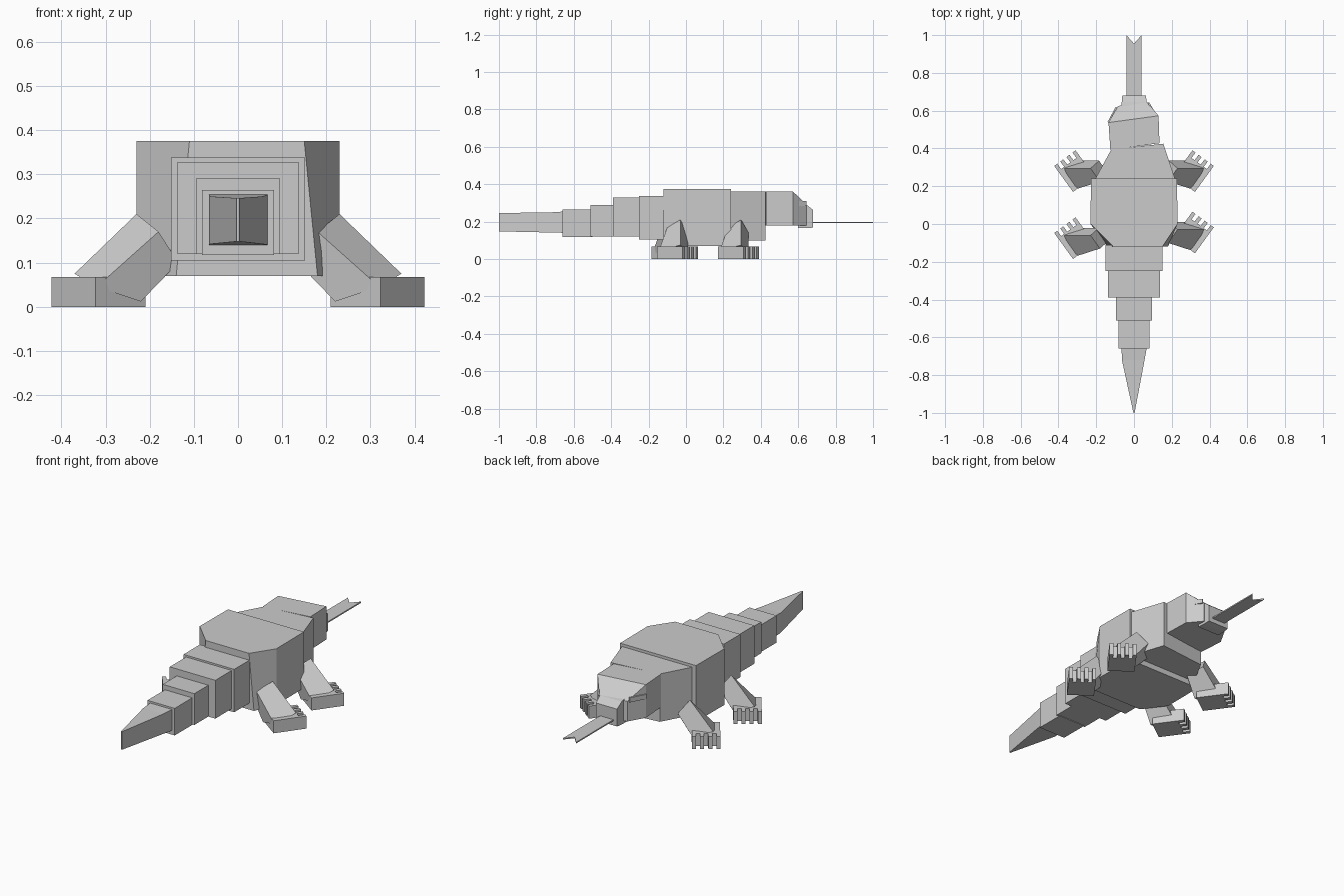
import bpy, bmesh, math
from mathutils import Vector, Matrix

if "Cube" in bpy.data.objects:
    bpy.data.objects.remove(bpy.data.objects["Cube"])

skin = bpy.data.materials.new("light_grey")
skin.use_nodes = True
GREY = (0.6, 0.6, 0.6, 1)
skin.diffuse_color = GREY
skin.node_tree.nodes["Principled BSDF"].inputs["Base Color"].default_value = GREY


def finish(name, bm):
    bmesh.ops.recalc_face_normals(bm, faces=bm.faces)
    mesh = bpy.data.meshes.new(name)
    bm.to_mesh(mesh)
    bm.free()
    mesh.materials.append(skin)
    obj = bpy.data.objects.new(name, mesh)
    bpy.context.collection.objects.link(obj)
    return obj


def loft(name, rings):
    """Skin a row of closed rings, each a list of points, and cap both ends."""
    bm = bmesh.new()
    loops = [[bm.verts.new(p) for p in ring] for ring in rings]
    n = len(loops[0])
    for a, b in zip(loops, loops[1:]):
        for i in range(n):
            j = (i + 1) % n
            bm.faces.new((a[i], a[j], b[j], b[i]))
    bm.faces.new(loops[0])
    bm.faces.new(loops[-1])
    return finish(name, bm)


def section(y, x0, x1, z0, z1, skew=0.0):
    """Upright rectangle across the body; skew pushes its +x side forward."""
    return [(x0, y - skew, z0), (x1, y + skew, z0),
            (x1, y + skew, z1), (x0, y - skew, z1)]


def plate(name, outline, z0, z1):
    """Extrude a flat outline upward."""
    return loft(name, [[(x, y, z) for x, y in outline] for z in (z0, z1)])


# Trunk: tapered rear, straight middle, narrowing shoulders
rear = section(-0.12, -0.14, 0.18, 0.07, 0.375)
rear[2], rear[3] = (0.15, -0.12, 0.375), (-0.11, -0.12, 0.375)
loft("trunk", [rear, section(0, -0.23, 0.23, 0.07, 0.375),
               section(0.24, -0.228, 0.228, 0.07, 0.375)])
loft("shoulders", [section(0.23, -0.21, 0.22, 0.10, 0.36),
                   section(0.41, -0.12, 0.155, 0.10, 0.36, 0.015)])

# Stepped tail segments: rear y, front y, half width, bottom, top
TAIL = [(-0.25, -0.11, 0.152, 0.105, 0.338),
        (-0.39, -0.24, 0.137, 0.12, 0.328),
        (-0.51, -0.38, 0.095, 0.12, 0.29),
        (-0.66, -0.50, 0.082, 0.117, 0.264)]
for i, (y0, y1, w, z0, z1) in enumerate(TAIL):
    loft(f"tail_segment_{i + 1}", [section(y0, -w, w, z0, z1),
                                   section(y1, -w, w, z0, z1)])
loft("tail_tip", [section(-0.64, -0.066, 0.07, 0.14, 0.255),
                  section(-0.72, -0.064, 0.056, 0.142, 0.25),
                  section(-1.0, -0.003, 0.003, 0.148, 0.246)])

# Head, turned slightly to one side, with snout and brows
loft("head", [section(0.41, -0.125, 0.135, 0.18, 0.36, 0.018),
              section(0.555, -0.135, 0.13, 0.18, 0.36, 0.018),
              section(0.635, -0.085, 0.07, 0.18, 0.29, 0.01)])
loft("snout", [section(0.60, -0.065, 0.068, 0.166, 0.30),
               section(0.645, -0.065, 0.066, 0.166, 0.29),
               section(0.68, -0.062, 0.064, 0.168, 0.262)])
for name, (ax, ay), (bx, by) in (("left_brow", (0.13, 0.56), (0.08, 0.645)),
                                 ("right_brow", (-0.14, 0.54), (-0.097, 0.62))):
    d = 0.008 if ax > 0 else -0.008
    plate(name, [(ax, ay), (bx, by), (bx - d, by - 0.004), (ax - d, ay - 0.004)],
          0.285, 0.31)

# Forked tongue
plate("tongue", [(-0.04, 0.66), (0.04, 0.66), (0.04, 1.0),
                 (0, 0.955), (-0.04, 1.0)], 0.192, 0.199)

# Legs: a slanted slab from the flank down to a splayed four-toed foot
LEG_TOP = [(0.23, -0.03, 0.21), (0.18, -0.10, 0.17),
           (0.135, -0.06, 0.10), (0.185, 0.01, 0.14)]
LEG_END = [(0.37, -0.03, 0.075), (0.32, -0.145, 0.045),
           (0.22, -0.10, 0.012), (0.27, 0.01, 0.04)]
WIDTH, LENGTH, NOTCH = 0.14, 0.17, 0.035


def foot_outline(cx, cy, side):
    pts = [(-WIDTH / 2, -LENGTH / 2), (WIDTH / 2, -LENGTH / 2)]
    step = WIDTH / 7
    for k in range(7, 0, -1):
        y = LENGTH / 2 - (0 if k % 2 else NOTCH)
        pts += [(k * step - WIDTH / 2, y), ((k - 1) * step - WIDTH / 2, y)]
    turn = Matrix.Rotation(math.radians(-36), 2)
    out = []
    for p in pts:
        q = turn @ Vector(p)
        out.append((side * (q.x + cx), q.y + cy))
    return out


for name, side, shift in (("front_left", 1, 0.325), ("front_right", -1, 0.325),
                          ("rear_left", 1, 0.0), ("rear_right", -1, -0.03)):
    loft(name + "_leg", [[(side * x, y + shift, z) for x, y, z in ring]
                         for ring in (LEG_TOP, LEG_END)])
    plate(name + "_foot", foot_outline(0.316, shift - 0.045, side), 0.0, 0.068)
